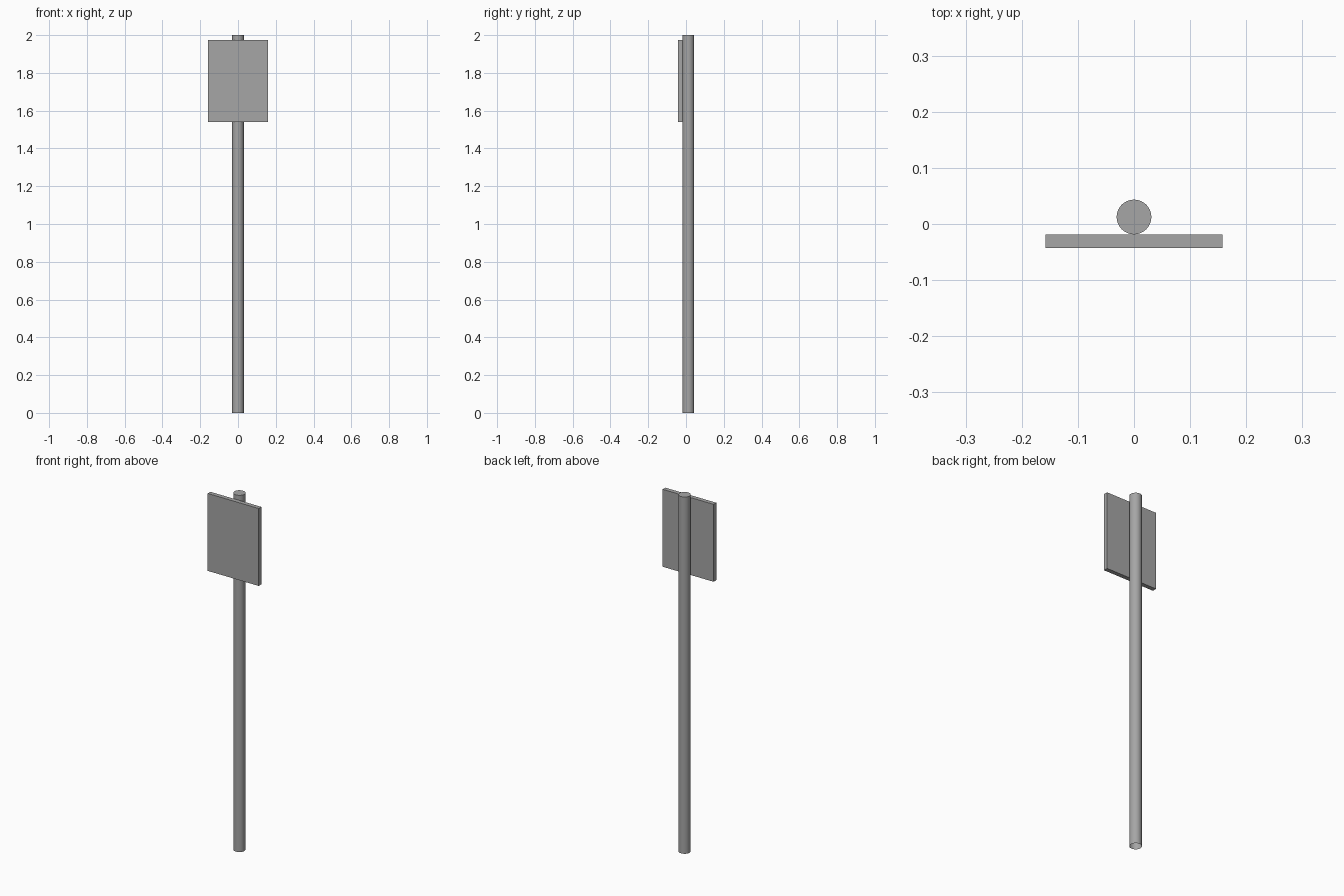
import bpy
import bmesh
import math

cube = bpy.data.objects.get("Cube")
if cube:
    bpy.data.objects.remove(cube, do_unlink=True)

# One grey for everything
grey = bpy.data.materials.new("grey metal")
grey.use_nodes = True
colour = (0.38, 0.38, 0.38, 1)
grey.diffuse_color = colour
grey.node_tree.nodes["Principled BSDF"].inputs["Base Color"].default_value = colour

# Round pole, smooth sides with sharp rims
RADIUS, POLE_Y = 0.031, 0.0125
bpy.ops.mesh.primitive_cylinder_add(vertices=32, radius=RADIUS, depth=2,
                                    location=(0, POLE_Y, 1))
pole = bpy.context.object
pole.name = "pole"
pole.data.materials.append(grey)
bpy.ops.object.shade_smooth_by_angle(angle=math.radians(30))

# The pole is open at the foot
bm = bmesh.new()
bm.from_mesh(pole.data)
foot = [f for f in bm.faces if f.normal.z < -0.9]
bmesh.ops.delete(bm, geom=foot, context='FACES_ONLY')
bm.to_mesh(pole.data)
bm.free()

# Flat board touching the front of the pole
BOTTOM, TOP, THICK = 1.541, 1.975, 0.024
bpy.ops.mesh.primitive_cube_add(
    size=1, location=(0, POLE_Y - RADIUS - THICK / 2, (BOTTOM + TOP) / 2))
board = bpy.context.object
board.name = "sign_board"
board.scale = (0.316, THICK, TOP - BOTTOM)
bpy.ops.object.transform_apply(location=False, rotation=False, scale=True)
board.data.materials.append(grey)
